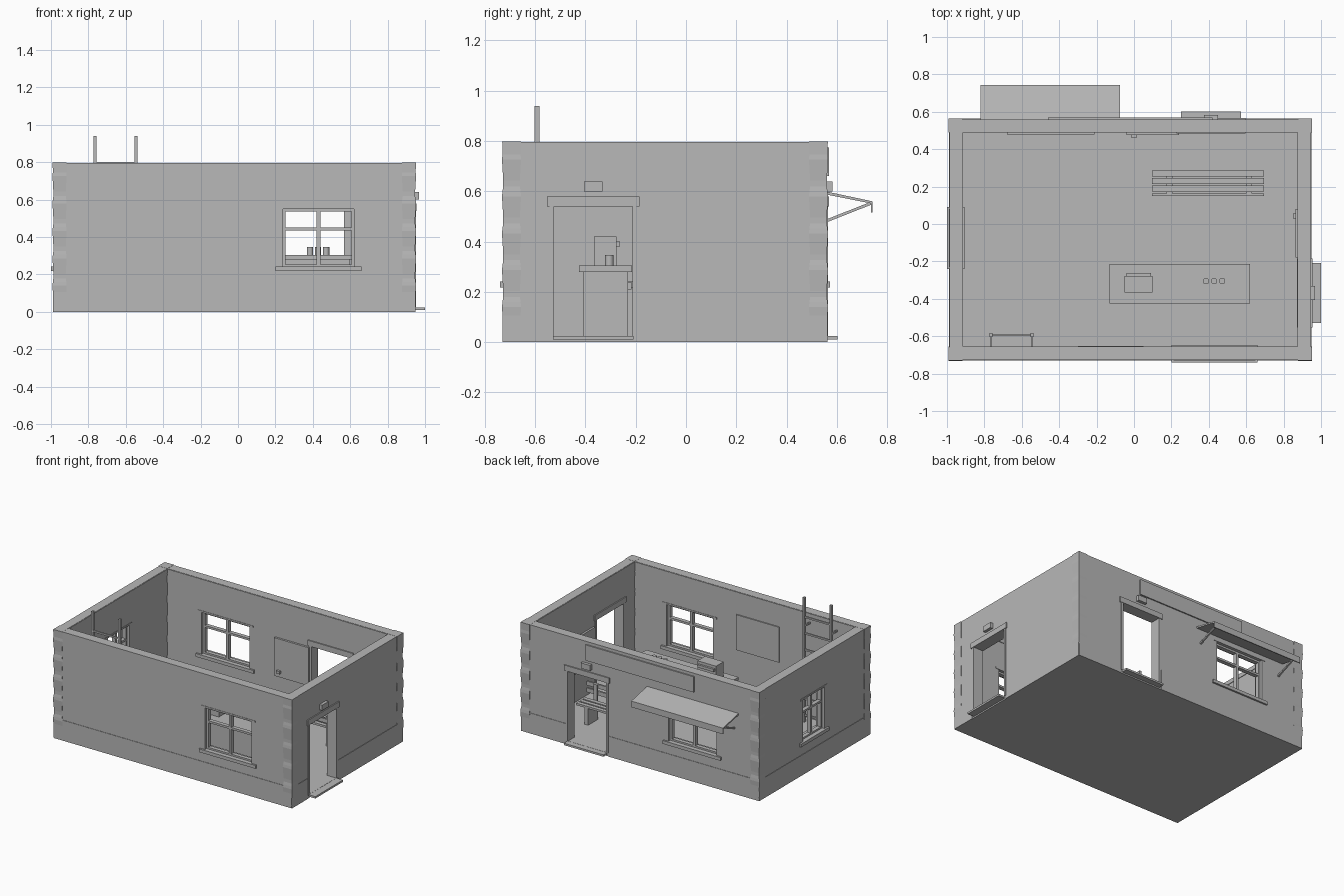
import bpy, bmesh
from mathutils import Vector

old = bpy.data.objects.get("Cube")
if old:
    bpy.data.objects.remove(old, do_unlink=True)

# One plain grey for everything
grey = bpy.data.materials.new("plain_grey")
grey.use_nodes = True
COLOUR = (0.48, 0.48, 0.48, 1)
grey.diffuse_color = COLOUR
grey.node_tree.nodes["Principled BSDF"].inputs["Base Color"].default_value = COLOUR

X0, X1, Y0, Y1, TOP = -0.987, 0.947, -0.727, 0.56, 0.797
THICK, FLOOR = 0.068, 0.025


def finish(name, bm):
    bmesh.ops.recalc_face_normals(bm, faces=bm.faces)
    me = bpy.data.meshes.new(name)
    bm.to_mesh(me)
    bm.free()
    me.materials.append(grey)
    ob = bpy.data.objects.new(name, me)
    bpy.context.collection.objects.link(ob)
    return ob


def add_box(bm, x0, x1, y0, y1, z0, z1):
    geo = bmesh.ops.create_cube(bm, size=1)
    for v in geo["verts"]:
        v.co = ((x0 + x1) / 2 + v.co.x * (x1 - x0),
                (y0 + y1) / 2 + v.co.y * (y1 - y0),
                (z0 + z1) / 2 + v.co.z * (z1 - z0))


def boxes(name, *items):
    bm = bmesh.new()
    for item in items:
        add_box(bm, *item)
    return finish(name, bm)


def on_wall(wall, u0, u1, d0, d1, z0, z1):
    """Box on a wall: u runs along it, d is the distance out of its outer face."""
    if wall in ("left", "right"):
        a, b = (X1 + d0, X1 + d1) if wall == "left" else (X0 - d1, X0 - d0)
        return (a, b, u0, u1, z0, z1)
    a, b = (Y1 + d0, Y1 + d1) if wall == "back" else (Y0 - d1, Y0 - d0)
    return (u0, u1, a, b, z0, z1)


def prism(name, profile, x0, x1):
    """Extrude a y-z outline along x."""
    bm = bmesh.new()
    face = bm.faces.new([bm.verts.new((x0, y, z)) for y, z in profile])
    new = bmesh.ops.extrude_face_region(bm, geom=[face])["geom"]
    bmesh.ops.translate(bm, vec=(x1 - x0, 0, 0),
                        verts=[g for g in new if isinstance(g, bmesh.types.BMVert)])
    return finish(name, bm)


WINDOWS = [("front", 0.24, 0.62), ("back", -0.64, -0.25), ("right", -0.20, 0.05)]
DOORS = [("left", -0.525, -0.213), ("back", 0.255, 0.567)]
SILL, HEAD, DOOR_HEAD = 0.24, 0.55, 0.54

# Building shell: hollow box with openings cut through the walls
shell = boxes("walls_and_floor", (X0, X1, Y0, Y1, 0, TOP))
cuts = [boxes("cutter", (X0 + THICK, X1 - THICK, Y0 + THICK, Y1 - THICK, FLOOR, 1))]
cuts += [boxes("cutter", on_wall(w, a, b, -0.1, 0.1, SILL, HEAD)) for w, a, b in WINDOWS]
cuts += [boxes("cutter", on_wall(w, a, b, -0.1, 0.1, FLOOR, DOOR_HEAD)) for w, a, b in DOORS]
for cut in cuts:
    mod = shell.modifiers.new("cut", "BOOLEAN")
    mod.operation, mod.solver, mod.object = "DIFFERENCE", "EXACT", cut
    cut.hide_render = True
bpy.context.view_layer.update()
solid = bpy.data.meshes.new_from_object(shell.evaluated_get(bpy.context.evaluated_depsgraph_get()))
shell.modifiers.clear()
shell.data = solid
for cut in cuts:
    bpy.data.objects.remove(cut, do_unlink=True)

# Windows: frame, cross bars, sills on both sides and head trim
for wall, a, b in WINDOWS:
    mid, w, d0, d1 = (a + b) / 2, 0.014, -0.05, -0.02
    boxes(wall + "_window_frame",
          on_wall(wall, a, a + w, d0, d1, SILL, HEAD),
          on_wall(wall, b - w, b, d0, d1, SILL, HEAD),
          on_wall(wall, a, b, d0, d1, HEAD - w, HEAD),
          on_wall(wall, a, b, d0, d1, SILL, SILL + w),
          on_wall(wall, mid - 0.01, mid + 0.01, d0, d1, SILL, HEAD),
          on_wall(wall, a, b, d0, d1, 0.435, 0.45))
    boxes(wall + "_window_sill",
          on_wall(wall, a - 0.04, b + 0.04, -0.03, 0.013, SILL - 0.022, SILL + 0.002),
          on_wall(wall, a - 0.04, b + 0.04, -THICK - 0.013, -0.04, SILL - 0.022, SILL + 0.002))
    boxes(wall + "_window_head",
          on_wall(wall, a - 0.03, b + 0.03, -0.01, 0.003, HEAD, HEAD + 0.012),
          on_wall(wall, a - 0.03, b + 0.03, -THICK - 0.003, -0.06, HEAD, HEAD + 0.012))

# Doorways: casing, lintel, step and lamp above
for wall, a, b in DOORS:
    mid = (a + b) / 2
    sides = ((-0.02, 0.005), (-THICK - 0.005, -THICK + 0.02))
    boxes(wall + "_door_casing", *[
        on_wall(wall, *u, *d, FLOOR, DOOR_HEAD)
        for d in sides for u in ((a - 0.017, a), (b, b + 0.017))])
    boxes(wall + "_door_lintel", *[
        on_wall(wall, a - 0.028, b + 0.028, d0 - 0.003, d1 + 0.003, DOOR_HEAD, 0.58)
        for d0, d1 in sides])
    boxes(wall + "_door_step", on_wall(wall, a - 0.005, b + 0.005, -0.02,
                                       0.053 if wall == "left" else 0.042, 0.01, 0.024))
    boxes(wall + "_door_lamp", on_wall(wall, mid - 0.037, mid + 0.037, -0.005, 0.022, 0.6, 0.64))

# Plinth band, broken at the doorways, and inner cornice
e = 0.003
boxes("plinth",
      on_wall("front", X0, X1, -0.01, e, 0, 0.15),
      on_wall("right", Y0, Y1, -0.01, e, 0, 0.15),
      on_wall("left", Y0, -0.545, -0.01, e, 0, 0.15),
      on_wall("left", -0.195, Y1, -0.01, e, 0, 0.15),
      on_wall("back", X0, 0.235, -0.01, e, 0, 0.15),
      on_wall("back", 0.587, X1, -0.01, e, 0, 0.15))
boxes("inner_cornice", *[
    on_wall(w, lo + THICK, hi - THICK, -THICK - 0.004, -THICK + 0.01, 0.765, TOP - 0.002)
    for w, lo, hi in (("front", X0, X1), ("back", X0, X1), ("left", Y0, Y1), ("right", Y0, Y1))])

# Corner stones: stacked columns whose girth swells and narrows
for cx, nx in ((X0, "right"), (X1, "left")):
    for cy, ny in ((Y0, "front"), (Y1, "back")):
        bm = bmesh.new()
        sx, sy = (1 if cx > 0 else -1), (1 if cy > 0 else -1)
        centre = Vector((cx - sx * 0.033, cy - sy * 0.033, 0))
        rings = [(0.02, 0.035)]
        for i in range(5):
            z = 0.02 + i * 0.1465
            rings += [(z + 0.02, 0.032), (z + 0.12, 0.038), (z + 0.14, 0.036)]
        rings.append((TOP + 0.001, 0.037))
        loops = [[bm.verts.new(centre + Vector((x * r, y * r, z)))
                  for x, y in ((-1, -1), (1, -1), (1, 1), (-1, 1))] for z, r in rings]
        for lo, hi in zip(loops, loops[1:]):
            for k in range(4):
                n = (k + 1) % 4
                bm.faces.new((lo[k], lo[n], hi[n], hi[k]))
        bm.faces.new(loops[0])
        bm.faces.new(loops[-1])
        finish(f"{ny}_{nx}_corner_stones", bm)

# Blank fascia board and sloping awning on the back
boxes("fascia_board", on_wall("back", -0.46, 0.42, -0.005, 0.009, 0.66, 0.775))
prism("awning", [(0.555, 0.6), (0.742, 0.56), (0.742, 0.515), (0.735, 0.515),
                 (0.735, 0.552), (0.555, 0.588)], -0.82, -0.075)
for side, x in (("right", -0.79), ("left", -0.115)):
    prism(side + "_awning_strut", [(0.555, 0.487), (0.735, 0.558),
                                   (0.735, 0.546), (0.555, 0.475)], x, x + 0.012)

# Ladder fixed to the inside of the front wall
rails = [(x, x + 0.015, -0.603, -0.583, FLOOR, 0.94) for x in (-0.772, -0.553)]
rungs = [(-0.765, -0.545, -0.6, -0.588, z, z + 0.012)
         for z in [0.07 + i * 0.12 for i in range(7)]]
hooks = [(x, x + 0.01, -0.665, -0.59, z, z + 0.012) for x in (-0.77, -0.55) for z in (0.2, 0.72)]
boxes("ladder", *rails, *rungs, *hooks)

# Counter with machine and cups
boxes("counter", (-0.13, 0.62, -0.425, -0.215, 0.28, 0.305),
      (-0.11, 0.6, -0.41, -0.23, FLOOR, 0.28), (0.2, 0.28, -0.235, -0.217, 0.21, 0.24))
boxes("counter_machine", (-0.05, 0.1, -0.365, -0.277, 0.305, 0.42),
      (-0.04, 0.09, -0.28, -0.262, 0.38, 0.4))
for i, name in enumerate(("first", "second", "third")):
    bpy.ops.mesh.primitive_cylinder_add(vertices=16, radius=0.017, depth=0.042,
                                        location=(0.385 + i * 0.043, -0.305, 0.326))
    cup = bpy.context.object
    cup.name = name + "_cup"
    cup.data.materials.append(grey)
    bpy.ops.object.shade_smooth_by_angle()

# Slatted bench with back rest
slats = [(0.095, 0.695, y, y + 0.03, 0.15, 0.165) for y in (0.175, 0.215, 0.255)]
back = [(0.095, 0.695, 0.15, 0.163, z, z + 0.03) for z in (0.2, 0.25)]
legs = [(x, x + 0.03, 0.165, 0.28, FLOOR, 0.15) for x in (0.175, 0.6)]
posts = [(x, x + 0.03, 0.163, 0.175, 0.14, 0.28) for x in (0.175, 0.6)]
boxes("bench", *slats, *back, *legs, *posts)

# Boards and cabinets on the inner walls
boxes("front_wall_board", on_wall("front", -0.3, 0.05, -THICK - 0.008, -THICK + 0.01, 0.37, 0.63))
boxes("back_wall_cabinet", on_wall("back", -0.04, 0.24, -THICK - 0.015, -THICK + 0.01, 0.25, 0.53),
      on_wall("back", -0.015, 0.015, -THICK - 0.03, -THICK, 0.28, 0.3))
boxes("left_wall_cabinet", on_wall("left", -0.18, 0.08, -THICK - 0.015, -THICK + 0.01, 0.24, 0.5),
      on_wall("left", 0.03, 0.055, -THICK - 0.028, -THICK, 0.27, 0.29))
